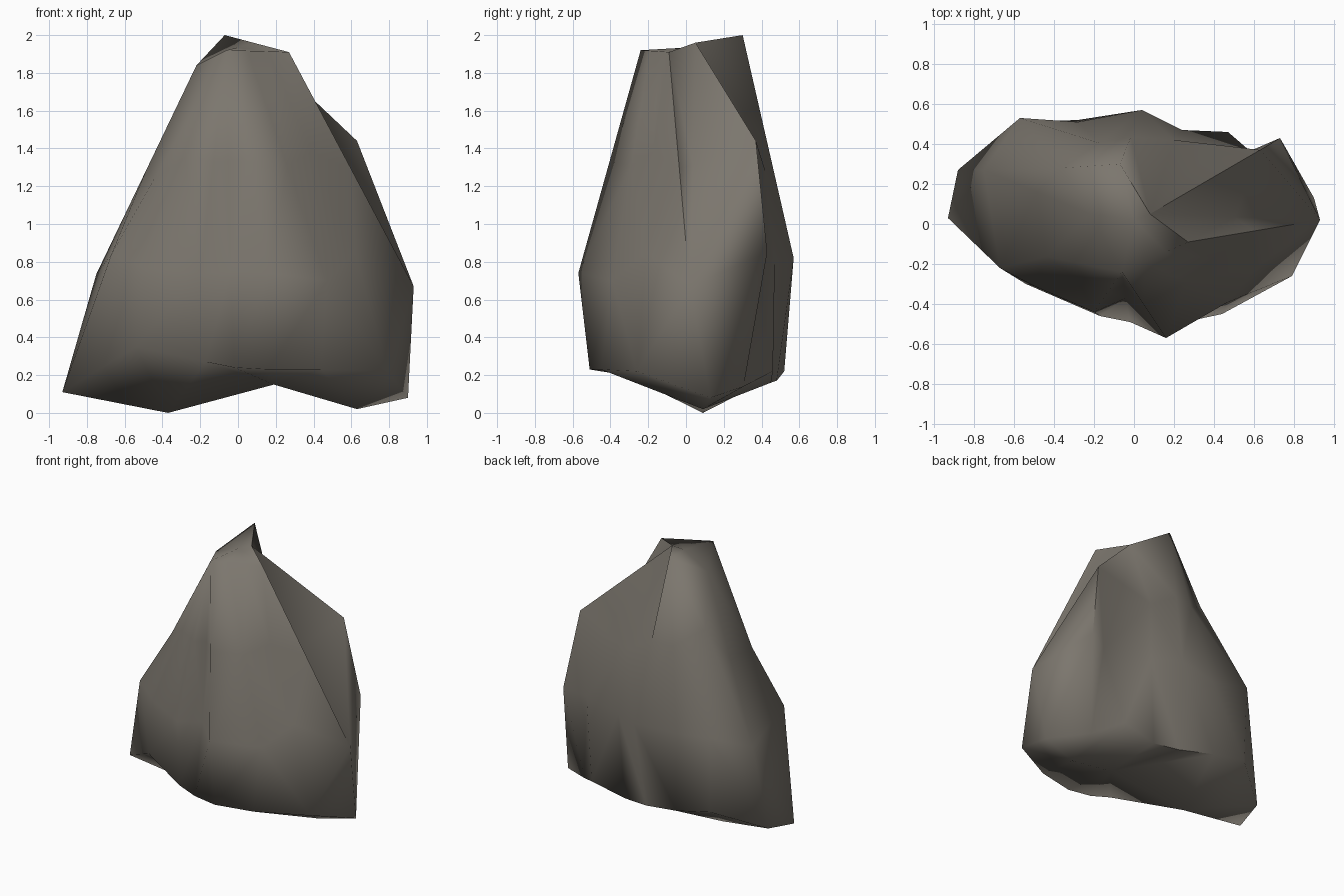
import bpy, bmesh, math
from mathutils import Vector

if "Cube" in bpy.data.objects:
    bpy.data.objects.remove(bpy.data.objects["Cube"])

# Matching cross-sections, counter-clockwise from the front crease
FOOT = [(-.02, -.49, .24), (.16, -.51, .23), (.44, -.45, .23), (.79, -.26, .22), (.90, .13, .08),
        (.90, .13, .08), (.64, .305, .14), (.47, .46, .22), (.2, .45, .16), (0, .48, .17),
        (-.28, .52, .22), (-.56, .51, .28), (-.88, .27, .15), (-.93, .03, .11), (-.54, -.30, .35),
        (-.17, -.46, .27)]
BELLY = [(-.04, -.37, .75), (.16, -.57, .74), (.47, -.39, .7), (.62, -.21, .85), (.93, .02, .67),
         (.93, .02, .67), (.73, .43, .85), (.58, .365, .8), (.24, .47, .8), (.04, .57, .82),
         (-.28, .51, .8), (-.57, .53, .85), (-.75, .27, .735), (-.67, -.22, .84), (-.5, -.31, .77),
         (-.2, -.44, .74)]
FRONT, RIGHT, BACK, PEAK, LEFT = ((-.06, -.24, 1.92), (.27, -.09, 1.91), (.08, .05, 1.96),
                                  (-.07, .30, 2), (-.22, .05, 1.84))
CROWN = [FRONT, FRONT, (.05, -.19, 1.917), (.16, -.14, 1.914), RIGHT] + [BACK] * 4 \
    + [PEAK] * 3 + [LEFT] * 2 + [FRONT] * 2
N = len(FOOT)

# Shoulder ring lies halfway up, apart from the creased corners
shoulder = [(Vector(a) + Vector(b)) / 2 for a, b in zip(BELLY, CROWN)]
CORNERS = {6: (.63, .37, 1.44), 7: (.42, .395, 1.36), 8: (.2, .42, 1.28),
           11: (-.36, .28, 1.53), 13: (-.44, -.163, 1.245)}
for i, p in CORNERS.items():
    shoulder[i] = Vector(p)

bm = bmesh.new()
rings = [[bm.verts.new(p) for p in ring] for ring in (FOOT, BELLY, shoulder, CROWN)]

# Rock sides, split along the visible creases (row, column)
RISING = {(0, 5), (1, 5), (0, 6), (2, 11), (2, 13)}
FALLING = {(1, 6), (1, 11), (0, 11), (0, 12), (0, 13)}
for row, (low, high) in enumerate(zip(rings, rings[1:])):
    for i in range(N):
        j = (i + 1) % N
        a, b, c, d = low[i], low[j], high[j], high[i]
        if (row, i) in RISING:
            bm.faces.new((a, b, c))
            bm.faces.new((a, c, d))
        elif (row, i) in FALLING:
            bm.faces.new((a, b, d))
            bm.faces.new((b, c, d))
        else:
            bm.faces.new((a, b, c, d))

# Crown cap
tip = bm.verts.new((0, .02, 1.935))
for i in range(N):
    bm.faces.new((rings[3][i], rings[3][(i + 1) % N], tip))

# Underside with two low feet and a raised middle
left = bm.verts.new((-.37, .09, 0))
right = bm.verts.new((.63, .09, .02))
middle = bm.verts.new((.19, -.02, .15))
hubs = [middle] * 2 + [right] * 6 + [middle] * 2 + [left] * 5 + [middle]
for i in range(N):
    j = (i + 1) % N
    bm.faces.new((rings[0][j], rings[0][i], hubs[i]))
    if hubs[i] != hubs[j]:
        bm.faces.new((rings[0][j], hubs[i], hubs[j]))

bmesh.ops.remove_doubles(bm, verts=bm.verts, dist=.001)
bmesh.ops.triangulate(bm, faces=[f for f in bm.faces if len(f.verts) > 3])
bmesh.ops.recalc_face_normals(bm, faces=bm.faces)
mesh = bpy.data.meshes.new("rock")
bm.to_mesh(mesh)
bm.free()

rock = bpy.data.objects.new("rock", mesh)
bpy.context.collection.objects.link(rock)
stone = bpy.data.materials.new("grey brown stone")
stone.diffuse_color = (.2, .182, .155, 1)
stone.use_nodes = True
stone.node_tree.nodes["Principled BSDF"].inputs["Base Color"].default_value = stone.diffuse_color
mesh.materials.append(stone)

bpy.context.view_layer.objects.active = rock
rock.select_set(True)
bpy.ops.object.shade_smooth_by_angle(angle=math.radians(80))
